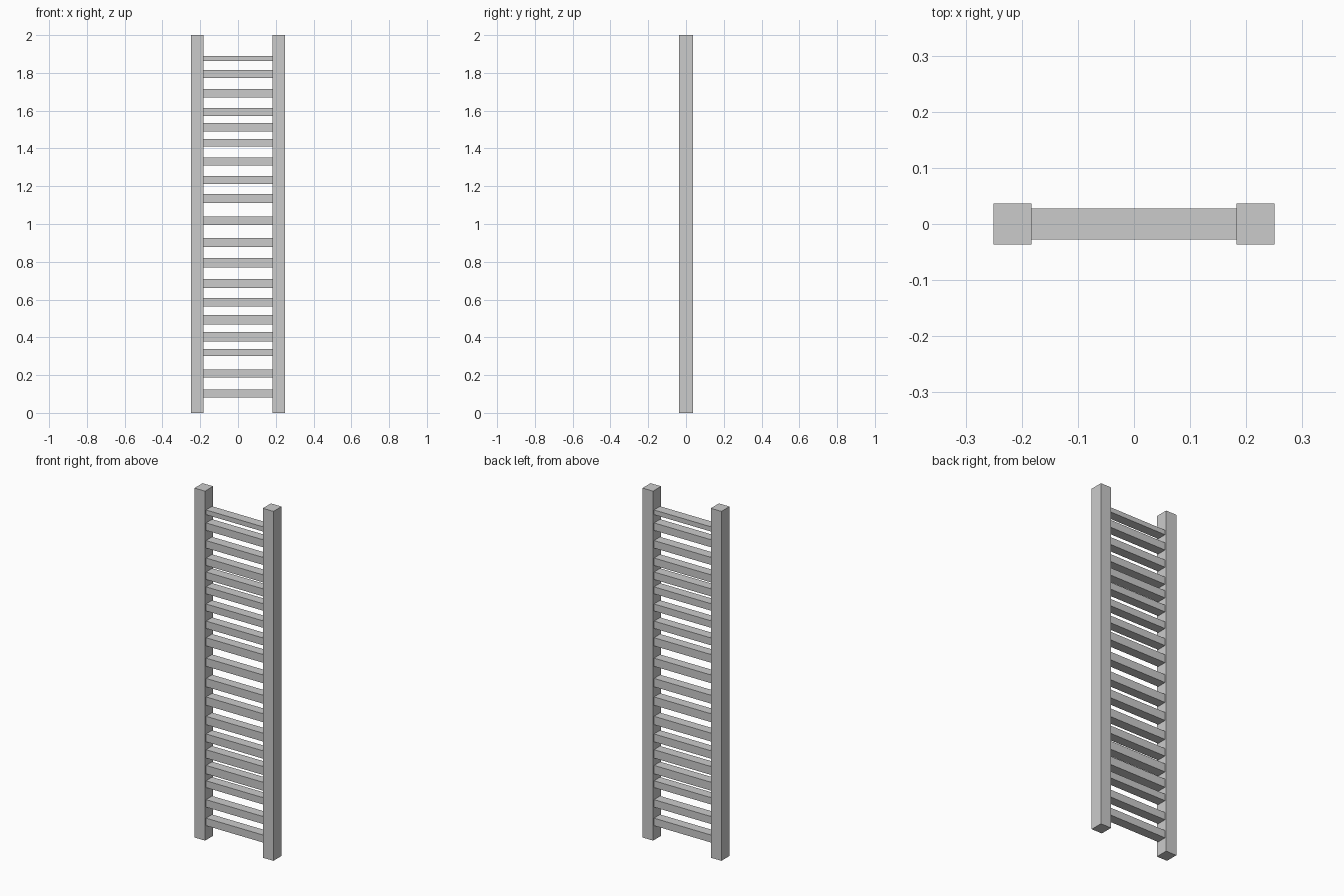
import bpy


def box(name, x0, x1, half_depth, z0, z1):
    """Axis-aligned box centred on y = 0."""
    bpy.ops.mesh.primitive_cube_add(size=1, location=((x0 + x1) / 2, 0, (z0 + z1) / 2))
    ob = bpy.context.object
    ob.name = name
    ob.scale = (x1 - x0, 2 * half_depth, z1 - z0)
    bpy.ops.object.transform_apply(location=False, rotation=False, scale=True)
    return ob


OUTER, INNER = 0.25, 0.183

# Side rails
box("left_rail", -OUTER, -INNER, 0.0365, 0, 2)
box("right_rail", INNER, OUTER, 0.0365, 0, 2)

# Rungs, unevenly spaced: (bottom, top) heights
rungs = [
    (0.082, 0.125), (0.188, 0.231), (0.300, 0.339), (0.379, 0.427),
    (0.469, 0.517), (0.562, 0.607), (0.660, 0.708), (0.771, 0.819),
    (0.877, 0.925), (0.994, 1.041), (1.111, 1.158), (1.211, 1.253),
    (1.311, 1.351), (1.409, 1.449), (1.491, 1.534), (1.571, 1.614),
    (1.671, 1.714), (1.772, 1.815), (1.862, 1.889),
]
for i, (z0, z1) in enumerate(rungs, 1):
    box(f"rung_{i:02d}", -INNER, INNER, 0.0275, z0, z1)
